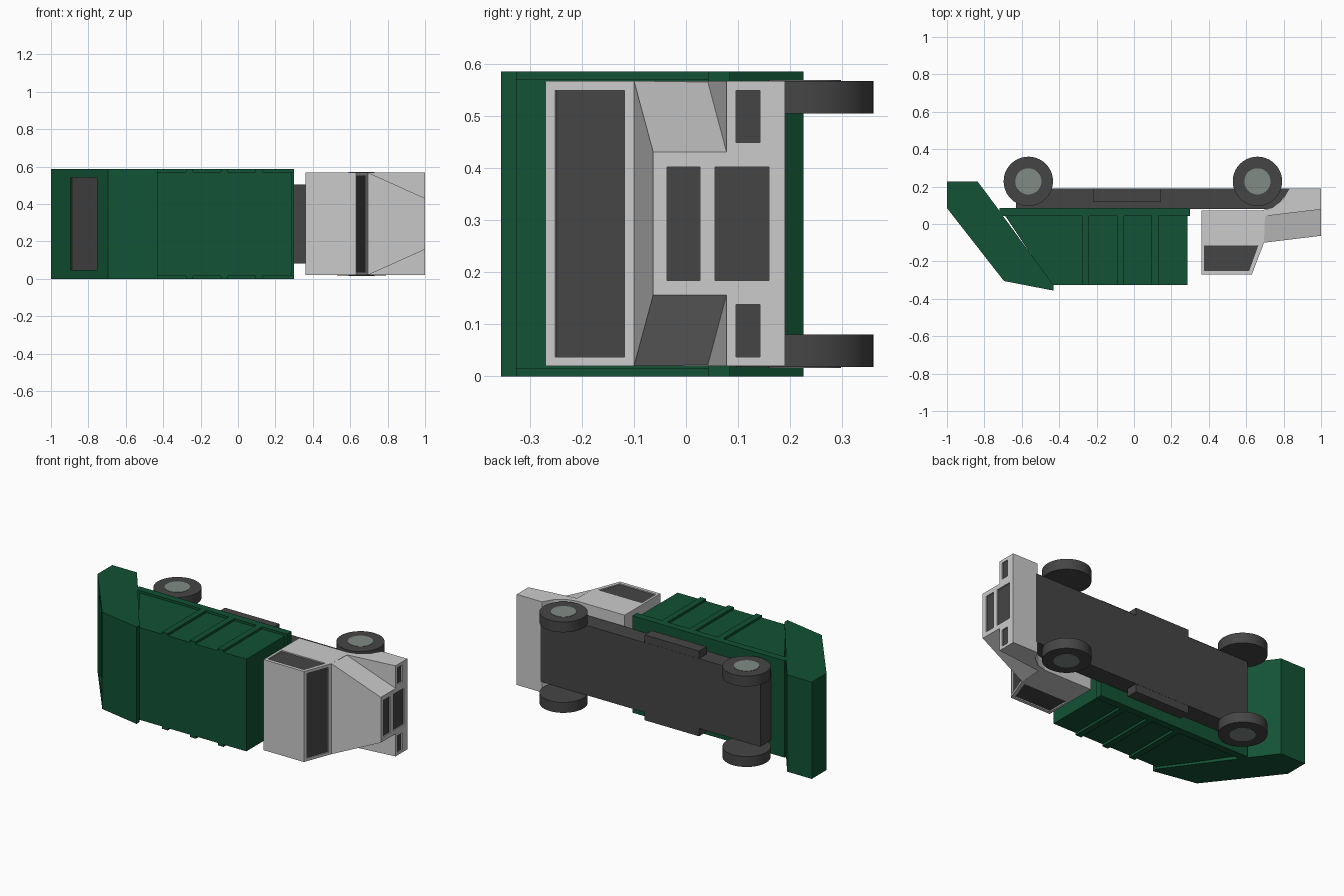
import bpy, bmesh, math
from mathutils import Vector

if "Cube" in bpy.data.objects:
    bpy.data.objects.remove(bpy.data.objects["Cube"])

# The truck lies on its side: its length is x, its up is -y, its width is z
MID = 0.293


def material(name, rgb):
    m = bpy.data.materials.new(name)
    m.diffuse_color = (*rgb, 1)
    m.use_nodes = True
    m.node_tree.nodes["Principled BSDF"].inputs["Base Color"].default_value = m.diffuse_color
    return m


GREEN = material("green paint", (0.006, 0.085, 0.035))
DARK = material("dark grey", (0.06, 0.06, 0.06))
HUB = material("hub grey", (0.22, 0.26, 0.24))


def finish(name, bm, mat=None):
    bmesh.ops.recalc_face_normals(bm, faces=bm.faces)
    me = bpy.data.meshes.new(name)
    bm.to_mesh(me)
    bm.free()
    ob = bpy.data.objects.new(name, me)
    bpy.context.collection.objects.link(ob)
    if mat:
        me.materials.append(mat)
    return ob


def sweep(name, points, offset, mat=None):
    """Extrude a flat polygon along an offset vector."""
    bm = bmesh.new()
    face = bm.faces.new([bm.verts.new(p) for p in points])
    r = bmesh.ops.extrude_face_region(bm, geom=[face])
    bmesh.ops.translate(bm, vec=Vector(offset),
                        verts=[v for v in r["geom"] if isinstance(v, bmesh.types.BMVert)])
    return finish(name, bm, mat)


def prism(name, profile, z0, z1, mat=None):
    return sweep(name, [(x, y, z0) for x, y in profile], (0, 0, z1 - z0), mat)


def rect(x0, x1, y0, y1):
    return [(x0, y0), (x1, y0), (x1, y1), (x0, y1)]


def recess(name, targets, points, normal, depth=0.008):
    """Sink a shallow pocket into the targets and line it with a dark panel."""
    n = Vector(normal).normalized()
    pts = [Vector(p) for p in points]
    cutter = sweep("cutter", [p + n * 0.01 for p in pts], n * -(depth + 0.01))
    cutter.hide_render = True
    for ob in targets:
        mod = ob.modifiers.new("pocket", "BOOLEAN")
        mod.operation, mod.solver, mod.object = "DIFFERENCE", "EXACT", cutter
        bpy.context.view_layer.objects.active = ob
        bpy.ops.object.modifier_apply(modifier=mod.name)
    bpy.data.objects.remove(cutter)
    sweep(name, [p - n * (depth + 0.001) for p in pts], n * 0.002, DARK)


def edge_quad(a, b, z0, z1):
    """Quad on a slanted face running through profile points a and b."""
    return [(*a, z0), (*b, z0), (*b, z1), (*a, z1)]


# Chassis with side tanks
prism("chassis", [(-0.63, 0.08), (0.75, 0.08), (0.84, 0.19), (-0.63, 0.19)], 0.083, 0.505, DARK)
prism("side_tanks", rect(-0.22, 0.145, 0.12, 0.189), 0.035, 0.551, DARK)

# Wheels with hubs
for label, x in (("rear", -0.565), ("front", 0.66)):
    for side, s in (("left", 1), ("right", -1)):
        z = MID + s * 0.2435
        bpy.ops.mesh.primitive_cylinder_add(vertices=40, radius=0.132, depth=0.063,
                                            location=(x, 0.228, z))
        tyre = bpy.context.object
        tyre.name = f"{label}_{side}_wheel"
        tyre.data.materials.append(DARK)
        bpy.ops.object.shade_smooth_by_angle(angle=math.radians(30))
        bpy.ops.mesh.primitive_cylinder_add(vertices=40, radius=0.07, depth=0.01,
                                            location=(x, 0.228, z + s * 0.0285))
        hub = bpy.context.object
        hub.name = f"{label}_{side}_hub"
        hub.data.materials.append(HUB)
        bpy.ops.object.shade_smooth_by_angle(angle=math.radians(30))

# Load body with base rail and side ribs
prism("load_body", [(-0.70, 0.06), (0.285, 0.06), (0.285, -0.327), (-0.44, -0.327)],
      0.014, 0.572, GREEN)
prism("base_rail", rect(-0.72, 0.30, 0.042, 0.085), 0, 0.586, GREEN)
for i, x in enumerate((-0.26, -0.073, 0.113)):
    prism(f"side_rib_{i + 1}", rect(x - 0.019, x + 0.019, -0.327, 0.05), 0, 0.586, GREEN)

# Rear hopper with tailgate opening
hopper = prism("rear_hopper", [(-1, 0.226), (-0.835, 0.226), (-0.73, 0.085), (-0.70, 0.042),
                               (-0.43, -0.327), (-0.43, -0.356), (-0.695, -0.305), (-1, 0.085)],
               0, 0.586, GREEN)
recess("tailgate_panel", [hopper], edge_quad((-0.895, -0.049), (-0.755, -0.228), 0.048, 0.542),
       (-0.39, -0.305, 0), 0.012)

# Cab with front fenders and wheel arches
cab = prism("cab", [(0.36, 0.072), (0.68, 0.072), (0.74, 0.088), (0.795, 0.13), (0.83, 0.19),
                    (1, 0.19), (1, 0.078), (0.70, 0.042), (0.695, -0.10), (0.63, -0.27),
                    (0.36, -0.27)], 0.02, 0.568)

# Tapered hood
bm = bmesh.new()
for x, y0, y1, half in ((0.695, -0.10, 0.042, 0.274), (1.0, -0.063, 0.078, 0.137)):
    for y in (y0, y1):
        for s in (-1, 1):
            bm.verts.new((x, y, MID + 0.001 + s * half))
bmesh.ops.convex_hull(bm, input=bm.verts)
bmesh.ops.dissolve_limit(bm, angle_limit=0.02, verts=bm.verts, edges=bm.edges)
hood = finish("hood", bm)

# Windows
recess("windshield", [cab], edge_quad((0.637, -0.2517), (0.688, -0.1183), 0.037, 0.55),
       (0.17, -0.065, 0))
window = [(0.375, -0.115), (0.665, -0.115), (0.616, -0.25), (0.375, -0.25)]
for name, z, s in (("left_window", 0.02, -1), ("right_window", 0.568, 1)):
    recess(name, [cab], [(x, y, z) for x, y in window], (0, 0, s))

# Grilles and headlights on the nose
for name, targets, y0, y1, z0, z1 in (
        ("upper_grille", [hood], -0.037, 0.027, 0.184, 0.403),
        ("lower_grille", [hood, cab], 0.056, 0.16, 0.184, 0.403),
        ("left_headlight", [cab], 0.096, 0.142, 0.037, 0.138),
        ("right_headlight", [cab], 0.096, 0.142, 0.45, 0.55)):
    recess(name, targets, edge_quad((1, y0), (1, y1), z0, z1), (1, 0, 0))
